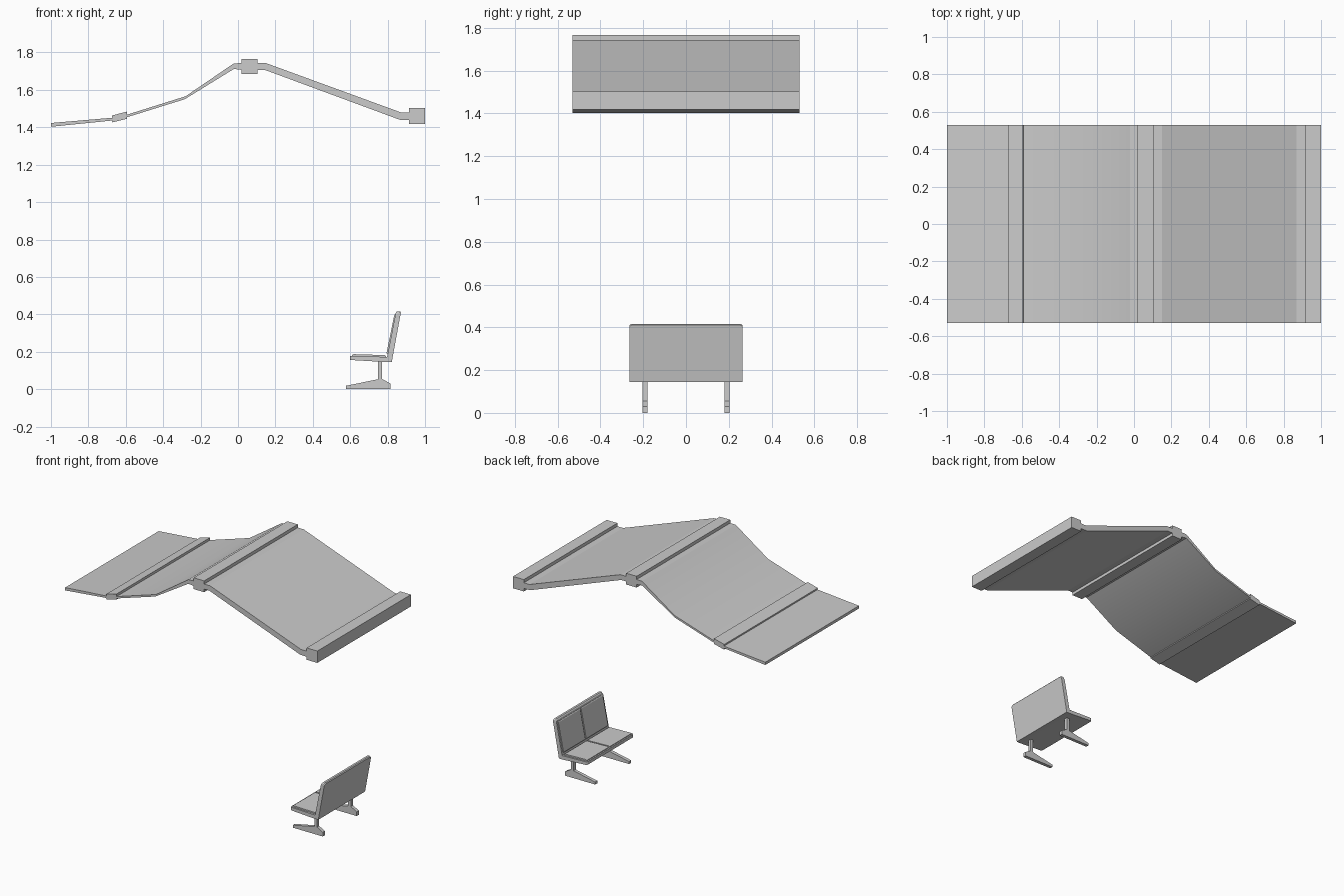
import bpy, bmesh


def prism(name, profile, y0, y1, bevel_test=None, radius=0.01, smooth=False):
    """Extrude an x/z outline along y, optionally rounding chosen edges."""
    bm = bmesh.new()
    verts = [bm.verts.new((x, y0, z)) for x, z in profile]
    face = bm.faces.new(verts)
    ext = bmesh.ops.extrude_face_region(bm, geom=[face])
    moved = [v for v in ext["geom"] if isinstance(v, bmesh.types.BMVert)]
    bmesh.ops.translate(bm, verts=moved, vec=(0, y1 - y0, 0))
    bmesh.ops.recalc_face_normals(bm, faces=bm.faces)
    if bevel_test:
        edges = [e for e in bm.edges
                 if abs(e.verts[0].co.y - e.verts[1].co.y) < 1e-5
                 and all(bevel_test(v.co) for v in e.verts)]
        bmesh.ops.bevel(bm, geom=edges, offset=radius, segments=3,
                        profile=0.5, affect='EDGES')
    mesh = bpy.data.meshes.new(name)
    bm.to_mesh(mesh)
    bm.free()
    obj = bpy.data.objects.new(name, mesh)
    bpy.context.collection.objects.link(obj)
    if smooth:
        bpy.context.view_layer.objects.active = obj
        obj.select_set(True)
        bpy.ops.object.shade_smooth_by_angle(angle=0.35)
        obj.select_set(False)
    return obj


# Canopy: one folded section with thicker ribs
roof_top = [(-1, 1.423), (-0.672, 1.451), (-0.674, 1.463), (-0.594, 1.484),
            (-0.592, 1.468), (-0.28, 1.566), (-0.022, 1.742), (0.02, 1.743),
            (0.02, 1.766), (0.103, 1.766), (0.103, 1.743), (0.15, 1.743),
            (0.87, 1.48), (0.915, 1.48), (0.915, 1.503), (1, 1.503)]
roof_bottom = [(1, 1.418), (0.915, 1.418), (0.915, 1.44), (0.866, 1.44),
               (0.143, 1.707), (0.103, 1.707), (0.103, 1.685), (0.02, 1.685),
               (0.02, 1.707), (-0.022, 1.712), (-0.285, 1.55),
               (-0.593, 1.454), (-0.592, 1.446), (-0.672, 1.426),
               (-0.674, 1.436), (-1, 1.403)]
prism("canopy", roof_top + roof_bottom, -0.53, 0.53, smooth=True)

# Bench shell: seat and leaning back in one piece with rounded corners
shell = [(0.6, 0.156), (0.79, 0.145), (0.822, 0.145), (0.871, 0.41),
         (0.866, 0.416), (0.85, 0.416), (0.844, 0.41), (0.797, 0.172),
         (0.6, 0.178)]
prism("bench_shell", shell, -0.265, 0.265,
      lambda c: c.z > 0.405 or c.x < 0.605, 0.012)

# Cushions, one pair each side of the centre seam
seat_pad = [(0.61, 0.174), (0.793, 0.168), (0.789, 0.179), (0.784, 0.182),
            (0.618, 0.187), (0.61, 0.183)]
back_pad = [(0.803, 0.188), (0.845, 0.398), (0.839, 0.399), (0.835, 0.394),
            (0.794, 0.192), (0.796, 0.188)]
for side, y0, y1 in (("left", -0.252, -0.005), ("right", 0.005, 0.252)):
    prism("seat_cushion_" + side, seat_pad, y0, y1)
    prism("back_cushion_" + side, back_pad, y0, y1)

# Legs: wedge foot and post
leg = [(0.577, 0), (0.815, 0), (0.815, 0.03), (0.77, 0.055), (0.77, 0.15),
       (0.748, 0.15), (0.748, 0.053), (0.577, 0.018)]
for side, y in (("left", -0.192), ("right", 0.192)):
    prism("bench_leg_" + side, leg, y - 0.012, y + 0.012)
